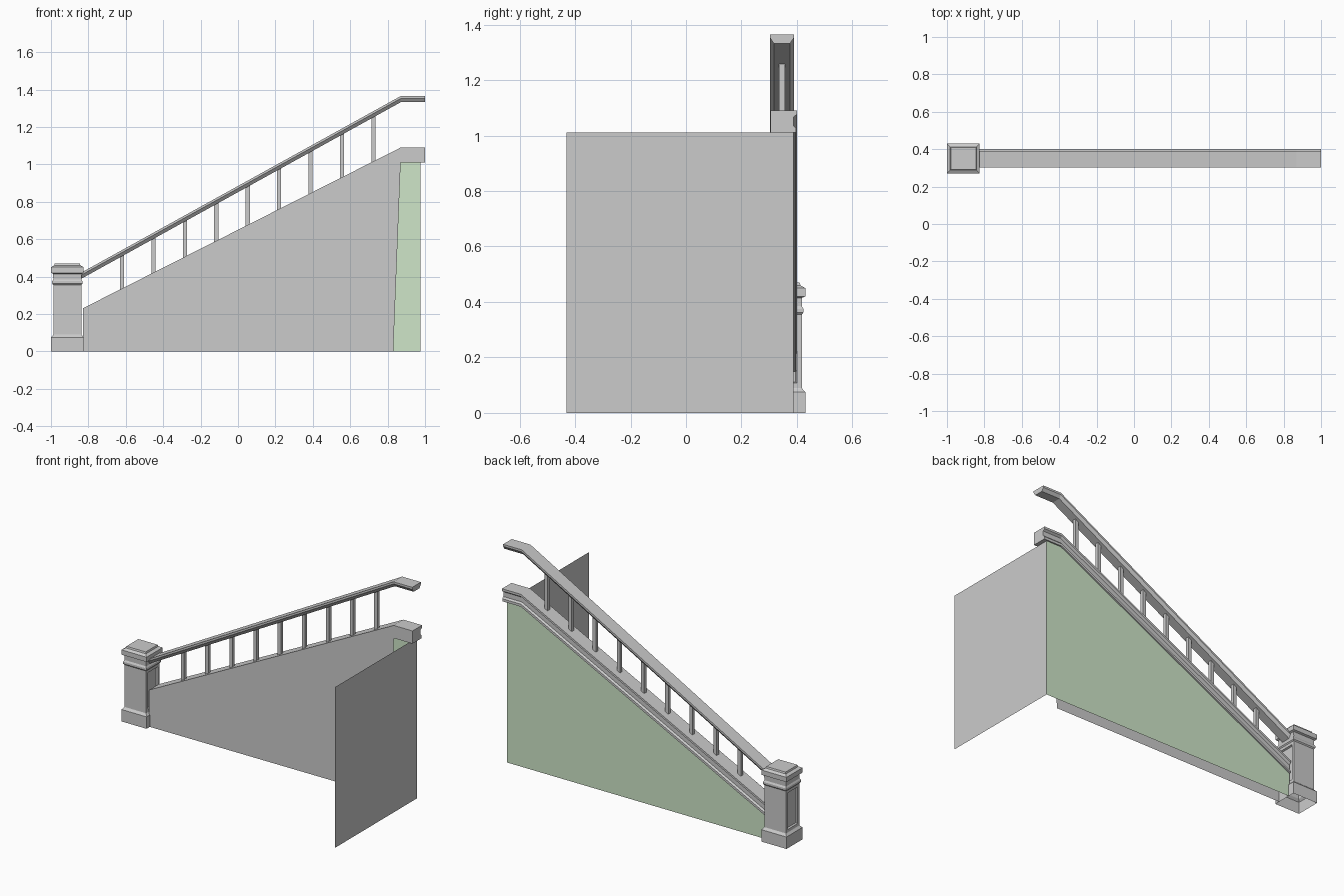
import bpy
import bmesh

cube = bpy.data.objects.get("Cube")
if cube:
    bpy.data.objects.remove(cube, do_unlink=True)


def material(name, colour):
    m = bpy.data.materials.new(name)
    m.use_nodes = True
    m.diffuse_color = colour
    m.node_tree.nodes["Principled BSDF"].inputs["Base Color"].default_value = colour
    return m


GREY = material("stone grey", (0.6, 0.6, 0.6, 1))
GREEN = material("pale green", (0.62, 0.79, 0.58, 1))


def finish(name, bm, mat, solid=True):
    if solid:
        bmesh.ops.recalc_face_normals(bm, faces=bm.faces)
    mesh = bpy.data.meshes.new(name)
    bm.to_mesh(mesh)
    bm.free()
    mesh.materials.append(mat)
    obj = bpy.data.objects.new(name, mesh)
    bpy.context.collection.objects.link(obj)
    return obj


def loft(bm, rings, cap_start=True):
    """Skin a list of equal vertex rings and cap the ends."""
    rows = [[bm.verts.new(p) for p in ring] for ring in rings]
    n = len(rows[0])
    for a, b in zip(rows, rows[1:]):
        for i in range(n):
            j = (i + 1) % n
            bm.faces.new((a[i], a[j], b[j], b[i]))
    if cap_start:
        bm.faces.new(rows[0][::-1])
    bm.faces.new(rows[-1])


def sweep(name, profile, path):
    """Carry a (y, z offset) profile along an (x, z) path, ends upright."""
    bm = bmesh.new()
    loft(bm, [[(x, y, z + dz) for y, dz in profile] for x, z in path])
    return finish(name, bm, GREY)


def sheet(name, points, mat):
    bm = bmesh.new()
    bm.faces.new([bm.verts.new(p) for p in points])
    return finish(name, bm, mat, solid=False)


# Newel post: stacked square rings (z, half width), open underneath
PX, PY = -0.9125, 0.35
steps = [(0, 0.0875), (0.075, 0.0875), (0.087, 0.077), (0.09, 0.075),
         (0.355, 0.075), (0.362, 0.081), (0.375, 0.081), (0.385, 0.075),
         (0.415, 0.076), (0.42, 0.0875), (0.45, 0.0875), (0.46, 0.07),
         (0.47, 0.067)]
bm = bmesh.new()
loft(bm, [[(PX + sx * h, PY + sy * (h - 0.0075), z)
           for sx, sy in ((-1, -1), (1, -1), (1, 1), (-1, 1))]
          for z, h in steps], cap_start=False)
bmesh.ops.recalc_face_normals(bm, faces=bm.faces)
# Recessed panels on the two sides along the stair
bm.normal_update()
shaft = [f for f in bm.faces if abs(f.normal.x) > 0.99
         and 0.2 < f.calc_center_median().z < 0.25]
bmesh.ops.inset_individual(bm, faces=shaft, thickness=0.025, depth=0)
bmesh.ops.inset_individual(bm, faces=shaft, thickness=0.006, depth=-0.01)
finish("newel_post", bm, GREY, solid=False)

# Sloping stringer cap with a grooved back edge
TOP = 1.09
stringer_path = [(-0.83, 0.23), (0.87, TOP), (1.0, TOP)]
sweep("stringer_cap",
      [(0.305, 0), (0.4, 0), (0.4, -0.014), (0.387, -0.024),
       (0.387, -0.054), (0.397, -0.064), (0.397, -0.08), (0.305, -0.08)],
      stringer_path)

# Handrail with a tapered underside and shallow channel
rail_path = [(-0.84, 0.42), (0.87, 1.365), (1.0, 1.365)]
sweep("handrail",
      [(0.303, 0), (0.389, 0), (0.389, -0.013), (0.375, -0.033),
       (0.317, -0.033), (0.303, -0.013)],
      rail_path)


def height(path, x):
    (x0, z0), (x1, z1) = path[:2]
    return z0 + (z1 - z0) * (x - x0) / (x1 - x0)


# Square balusters
W = 0.011
for i in range(9):
    x = -0.62 + i * 0.168
    bm = bmesh.new()
    loft(bm, [[(x + sx * W, 0.346 + sy * W, height(path, x + sx * W) + dz)
               for sx, sy in ((-1, -1), (1, -1), (1, 1), (-1, 1))]
              for path, dz in ((stringer_path, -0.01), (rail_path, -0.02))])
    finish(f"baluster_{i + 1}", bm, GREY)

# Front panel, slightly skewed so it runs under the cap at the high end
sheet("front_panel",
      [(-0.83, 0.302, 0), (0.83, 0.3062, 0), (0.87, 0.3063, 1.02),
       (0.87, 0.3063, 1.085), (-0.83, 0.302, 0.228)], GREY)

# Rear wall under the stringer
sheet("rear_wall",
      [(0.975, 0.388, 0), (-0.83, 0.388, 0), (-0.83, 0.388, 0.16),
       (0.87, 0.388, 1.02), (0.975, 0.388, 1.02)], GREEN)

# Tall end wall closing the high end
sheet("end_wall",
      [(0.975, -0.43, 0), (0.975, 0.388, 0),
       (0.975, 0.388, 1.01), (0.975, -0.43, 1.01)], GREY)
